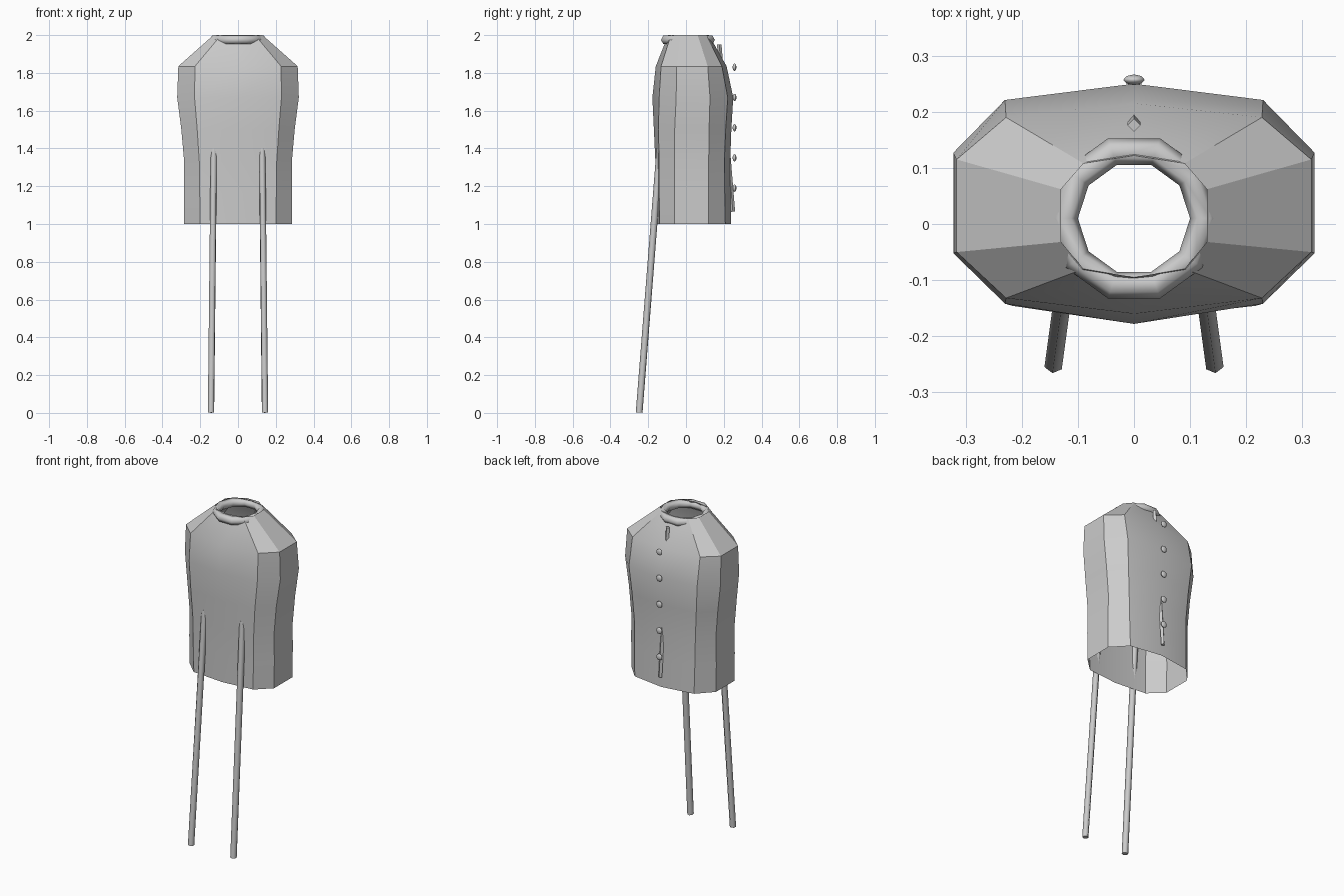
import bpy, bmesh, math
from mathutils import Vector

if "Cube" in bpy.data.objects:
    bpy.data.objects.remove(bpy.data.objects["Cube"])


def smooth(ob, angle=30):
    bpy.ops.object.select_all(action='DESELECT')
    ob.select_set(True)
    bpy.context.view_layer.objects.active = ob
    bpy.ops.object.shade_smooth_by_angle(angle=math.radians(angle))


def rod(name, a, b, radius, sides):
    a, b = Vector(a), Vector(b)
    bpy.ops.mesh.primitive_cylinder_add(vertices=sides, radius=radius,
                                        depth=(b - a).length, location=(a + b) / 2)
    ob = bpy.context.object
    ob.name = name
    ob.rotation_mode = 'QUATERNION'
    ob.rotation_quaternion = (b - a).to_track_quat('Z', 'Y')
    smooth(ob, 65)
    return ob


# Bodice shell: ten-sided rings, open at hem and neck
# z, side x, corner x, front y, front corner y, side front y, side back y, back corner y, back y
rings = [
    (1.00, .285, .200, -.158, -.140, -.06, .118, .208, .238),
    (1.17, .287, .203, -.158, -.142, -.06, .118, .205, .236),
    (1.33, .285, .205, -.162, -.142, -.06, .120, .203, .234),
    (1.50, .300, .216, -.170, -.146, -.06, .122, .210, .240),
    (1.67, .322, .230, -.178, -.142, -.052, .127, .221, .250),
    (1.835, .316, .228, -.160, -.132, -.050, .115, .190, .215),
    (2.00, .130, .090, -.095, -.080, -.032, .062, .108, .122),
]
bm = bmesh.new()
loops = []
for z, sx, cx, f, fc, sf, sb, bc, b in rings:
    right = [(cx, fc), (sx, sf), (sx, sb), (cx, bc)]
    pts = [(0, f)] + right + [(0, b)] + [(-x, y) for x, y in reversed(right)]
    loops.append([bm.verts.new((x, y, z)) for x, y in pts])
for lo, hi in zip(loops, loops[1:]):
    for i in range(10):
        j = (i + 1) % 10
        bm.faces.new((lo[i], lo[j], hi[j], hi[i]))
me = bpy.data.meshes.new("bodice")
bm.to_mesh(me)
bm.free()
bodice = bpy.data.objects.new("bodice", me)
bpy.context.collection.objects.link(bodice)
smooth(bodice, 30)

# Rolled neckline
bpy.ops.mesh.primitive_torus_add(major_segments=10, minor_segments=6, major_radius=.125,
                                 minor_radius=.025, location=(0, .01, 1.975))
bpy.context.object.name = "neck_roll"
smooth(bpy.context.object, 65)

# Long front ties
for side, s in (("left", -1), ("right", 1)):
    rod(side + "_tie", (s * .143, -.248, .002), (s * .128, -.138, 1.40), .018, 6)

# Back placket, mostly sunk in the shell
rod("back_placket", (0, .248, 1.065), (0, .176, 1.95), .012, 4)

# Back buttons
for i in range(5):
    bpy.ops.mesh.primitive_uv_sphere_add(segments=8, ring_count=5, radius=.02,
                                         location=(0, .257, 1.19 + .16 * i))
    ob = bpy.context.object
    ob.name = f"button_{i + 1}"
    ob.scale = (1, .5, 1)
    smooth(ob, 65)
